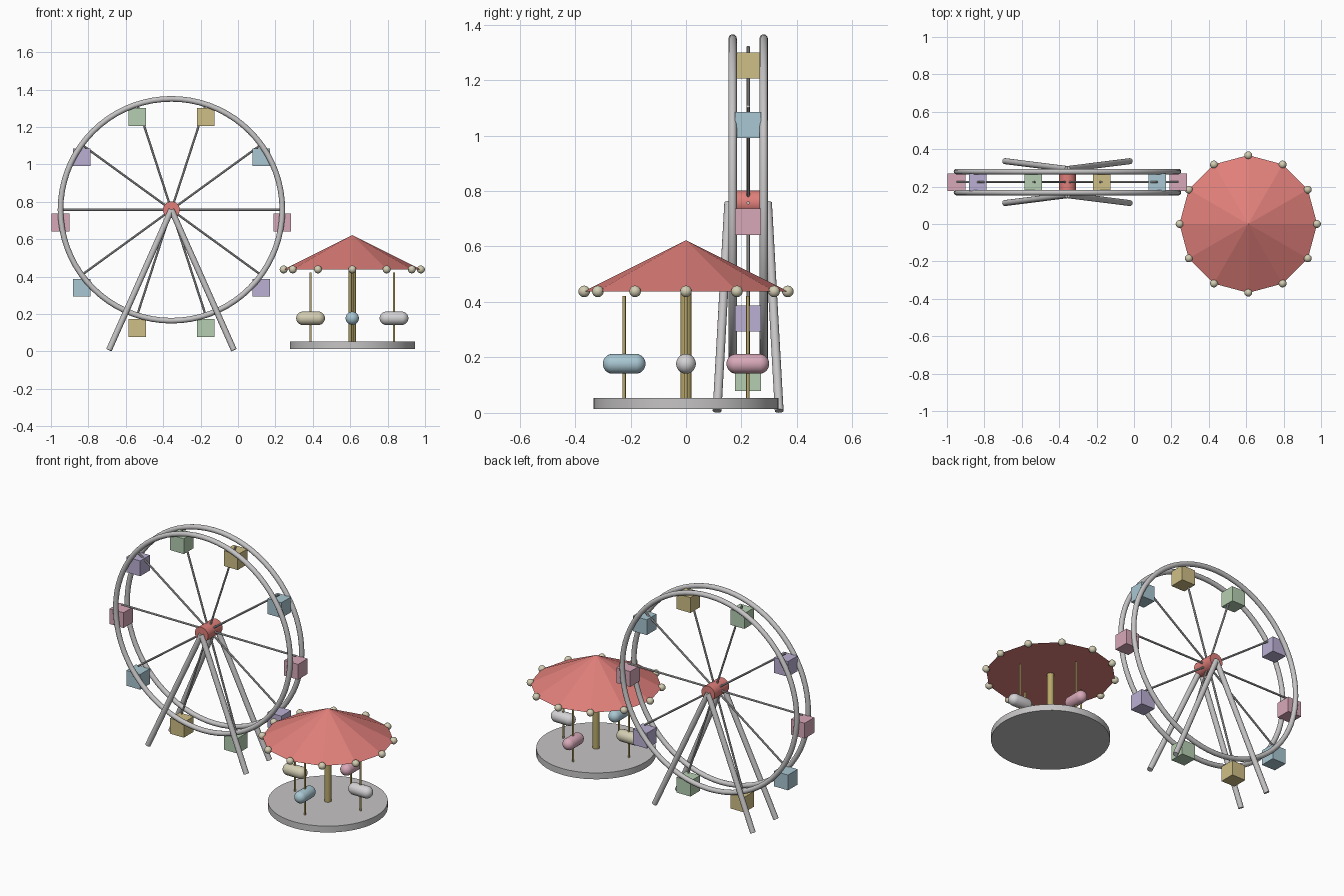
import bpy
import bmesh
from math import cos, sin, pi, radians
from mathutils import Matrix, Vector

if "Cube" in bpy.data.objects:
    bpy.data.objects.remove(bpy.data.objects["Cube"])


def material(name, hex_code):
    """Flat material from an sRGB hex string, stored as linear values."""
    srgb = [int(hex_code[i:i + 2], 16) / 255 for i in (0, 2, 4)]
    colour = [((c + 0.055) / 1.055) ** 2.4 for c in srgb] + [1]
    mat = bpy.data.materials.new(name)
    mat.use_nodes = True
    mat.diffuse_color = colour
    mat.node_tree.nodes["Principled BSDF"].inputs["Base Color"].default_value = colour
    return mat


RED = material("coral red", "e07f7a")
METAL = material("light metal", "c6c4c4")
GOLD = material("dull gold", "b9a86a")
CREAM = material("cream", "d3cdb2")
WHITE = material("off white", "d4d2d4")
PINK = material("pastel pink", "d8a9b8")
BLUE = material("pastel blue", "a9c7d2")
YELLOW = material("pastel yellow", "cfbf86")
GREEN = material("pastel green", "b6cfb2")
PURPLE = material("pastel purple", "bbb0d4")


def finish(name, bm, mat, matrix=Matrix(), smooth=True):
    bmesh.ops.recalc_face_normals(bm, faces=bm.faces)
    mesh = bpy.data.meshes.new(name)
    bm.to_mesh(mesh)
    bm.free()
    mesh.materials.append(mat)
    if smooth:
        mesh.shade_smooth()
        mesh.set_sharp_from_angle(angle=radians(40))
    obj = bpy.data.objects.new(name, mesh)
    obj.matrix_world = matrix
    bpy.context.collection.objects.link(obj)
    return obj


def rod(name, start, end, radius, mat, sides=16, tip=None, smooth=True):
    """Cylinder (or cone, with a tip radius) from start to end."""
    start, end = Vector(start), Vector(end)
    axis = end - start
    bm = bmesh.new()
    bmesh.ops.create_cone(bm, cap_ends=True, segments=sides, radius1=radius,
                          radius2=radius if tip is None else tip, depth=axis.length)
    turn = axis.to_track_quat("Z", "Y").to_matrix().to_4x4()
    return finish(name, bm, mat, Matrix.Translation((start + end) / 2) @ turn, smooth)


def capsule(name, centre, radius, half_length, mat, angle=0):
    """Sphere whose halves are pulled apart along a horizontal direction."""
    bm = bmesh.new()
    bmesh.ops.create_uvsphere(bm, u_segments=20, v_segments=15, radius=radius)
    for v in bm.verts:
        v.co.z += half_length if v.co.z > 0 else -half_length
    turn = Matrix.Rotation(angle, 4, "Z") @ Matrix.Rotation(pi / 2, 4, "Y")
    return finish(name, bm, mat, Matrix.Translation(centre) @ turn)


def ring(name, centre, major, minor, mat, steps=72, sides=12):
    """Torus around the y axis, spun from a circle."""
    bm = bmesh.new()
    circle = bmesh.ops.create_circle(bm, segments=sides, radius=minor,
                                     matrix=Matrix.Translation((major, 0, 0)))["verts"]
    bmesh.ops.spin(bm, geom=circle + bm.edges[:], cent=(0, 0, 0), axis=(0, 1, 0),
                   angle=2 * pi, steps=steps, use_merge=True)
    bmesh.ops.remove_doubles(bm, verts=bm.verts, dist=0.0001)
    return finish(name, bm, mat, Matrix.Translation(centre))


# Ferris wheel
WX, WY, WZ, WR = -0.356, 0.224, 0.757, 0.593
rod("wheel_hub", (WX, WY - 0.07, WZ), (WX, WY + 0.07, WZ), 0.045, RED, 24)
for label, side in (("front", -1), ("back", 1)):
    ring(f"{label}_rim", (WX, WY + side * 0.056, WZ), WR, 0.015, METAL)
    for hand, sx in (("right", -1), ("left", 1)):
        rod(f"{label}_{hand}_support_leg", (WX + sx * 0.334, WY + side * 0.112, 0.007),
            (WX, WY + side * 0.07, WZ), 0.016, METAL)

cabin_colours = [PINK, BLUE, YELLOW, GREEN, PURPLE]
for i in range(10):
    a = i * pi / 5
    x, z = WX + WR * cos(a), WZ + WR * sin(a)
    rod(f"spoke_{i + 1}", (WX, WY, WZ), (x, WY, z), 0.006, METAL, 8)
    bm = bmesh.new()
    bmesh.ops.create_cube(bm, size=0.094)
    finish(f"cabin_{i + 1}", bm, cabin_colours[i % 5],
           Matrix.Translation((x, WY, z - 0.068)), smooth=False)

# Carousel
CX = 0.611
rod("carousel_base", (CX, 0, 0.014), (CX, 0, 0.053), 0.334, METAL, 48)
rod("carousel_centre_pole", (CX, 0, 0.05), (CX, 0, 0.44), 0.02, GOLD)
rod("carousel_roof", (CX, 0, 0.438), (CX, 0, 0.622), 0.368, RED, 12, tip=0, smooth=False)
for i in range(12):
    a = i * pi / 6
    capsule(f"roof_bulb_{i + 1}", (CX + 0.367 * cos(a), 0.367 * sin(a), 0.438), 0.021, 0, CREAM)
for i, mat in enumerate((WHITE, PINK, CREAM, BLUE)):
    a = i * pi / 2
    x, y = CX + 0.223 * cos(a), 0.223 * sin(a)
    rod(f"ride_pole_{i + 1}", (x, y, 0.05), (x, y, 0.421), 0.006, GOLD, 10)
    capsule(f"ride_seat_{i + 1}", (x, y, 0.177), 0.036, 0.041, mat, a)
